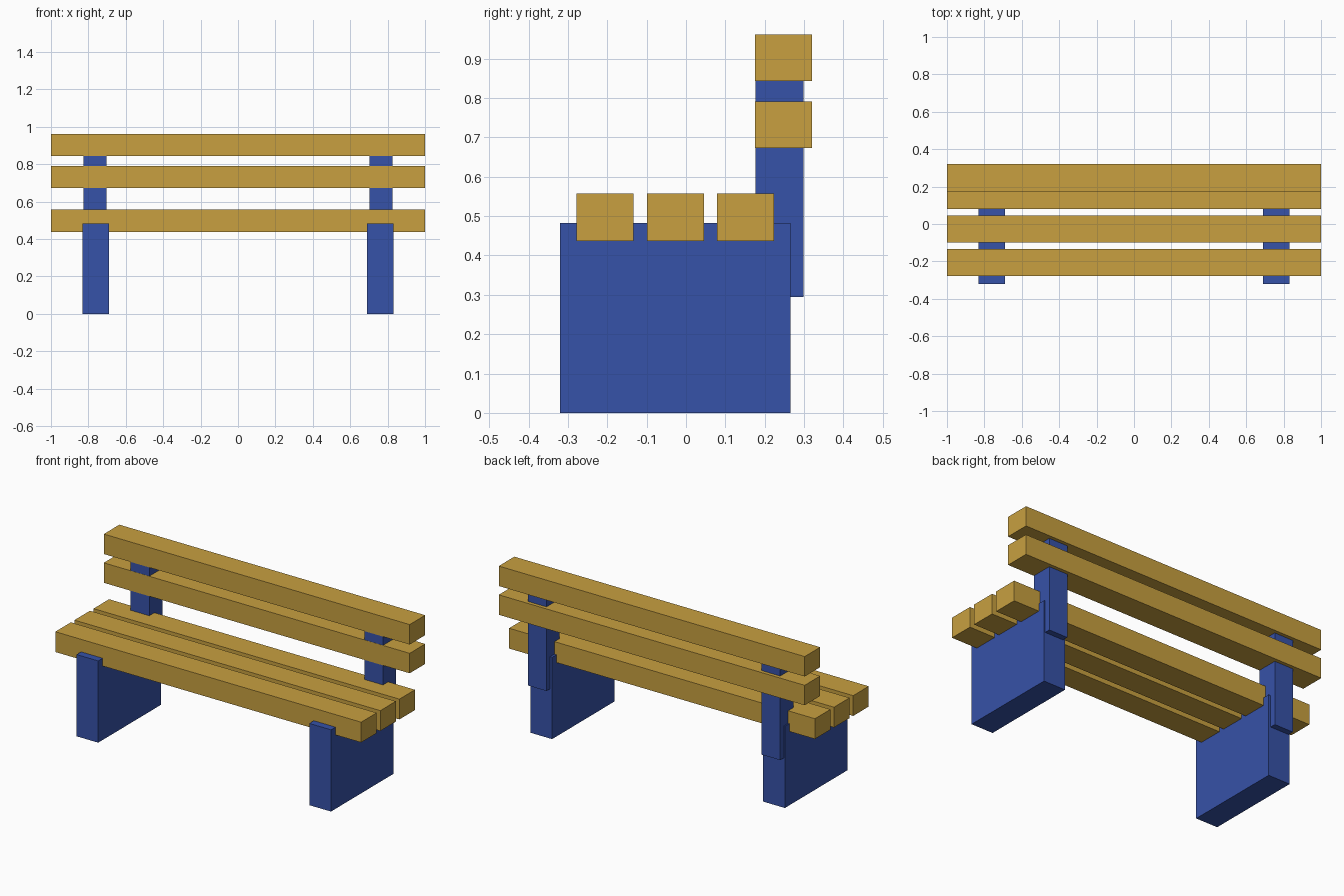
import bpy

if "Cube" in bpy.data.objects:
    bpy.data.objects.remove(bpy.data.objects["Cube"])


def make_material(name, color):
    mat = bpy.data.materials.new(name)
    mat.diffuse_color = (*color, 1.0)
    mat.use_nodes = True
    mat.node_tree.nodes["Principled BSDF"].inputs["Base Color"].default_value = mat.diffuse_color
    return mat


wood = make_material("golden wood", (0.578, 0.352, 0.051))
blue = make_material("blue paint", (0.037, 0.084, 0.392))


def box(name, x, y, z, mat):
    """Box spanning the (min, max) range on each axis."""
    spans = (x, y, z)
    bpy.ops.mesh.primitive_cube_add(size=1, location=[(a + b) / 2 for a, b in spans])
    obj = bpy.context.object
    obj.name = name
    obj.scale = [b - a for a, b in spans]
    bpy.ops.object.transform_apply(location=False, rotation=False, scale=True)
    obj.data.materials.append(mat)
    return obj


# Seat slats, front to back
for i, y in enumerate((-0.278, -0.099, 0.079)):
    box(f"seat_slat_{i + 1}", (-1, 1), (y, y + 0.145), (0.437, 0.557), wood)

# Backrest slats, lower and upper
for name, z in (("lower", 0.673), ("upper", 0.843)):
    box(f"back_slat_{name}", (-1, 1), (0.175, 0.32), (z, z + 0.118), wood)

# Slab legs and backrest posts on both sides
for side, s in (("left", -1), ("right", 1)):
    box(f"leg_{side}", sorted((s * 0.69, s * 0.832)), (-0.32, 0.265), (0, 0.483), blue)
    # Post front sits just behind the slat faces
    box(f"back_post_{side}", sorted((s * 0.703, s * 0.825)), (0.176, 0.299), (0.294, 0.92), blue)
